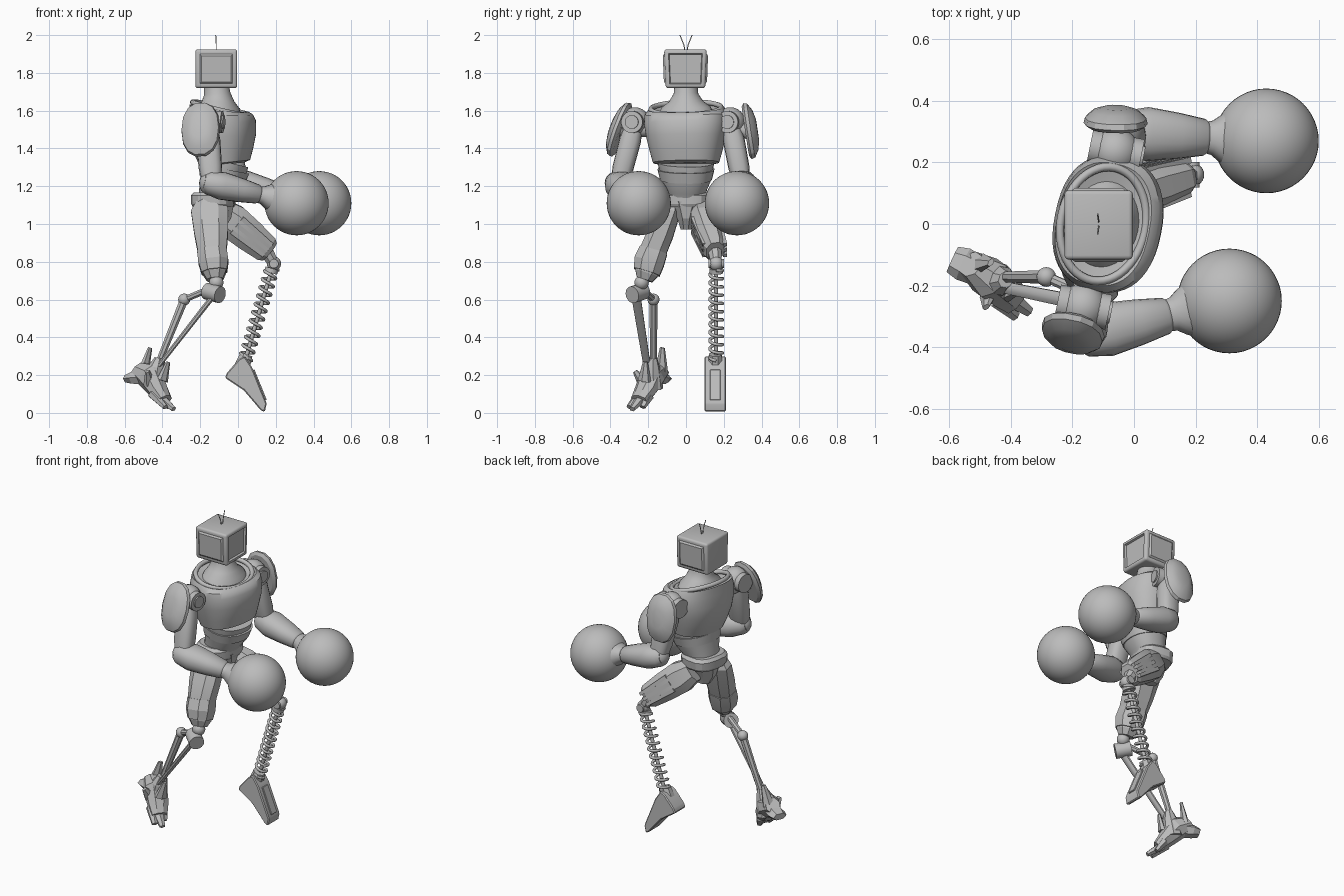
import bpy, bmesh, math
from mathutils import Vector as V, Matrix

if "Cube" in bpy.data.objects:
    bpy.data.objects.remove(bpy.data.objects["Cube"])

grey = bpy.data.materials.new("plain grey")
grey.use_nodes = True
grey.diffuse_color = (0.5, 0.5, 0.5, 1)
grey.node_tree.nodes["Principled BSDF"].inputs["Base Color"].default_value = (0.5, 0.5, 0.5, 1)


def finish(name, bm, sharp=35):
    """Turn a bmesh into an object, smooth except across sharp edges."""
    bmesh.ops.recalc_face_normals(bm, faces=bm.faces)
    for f in bm.faces:
        f.smooth = True
    for e in bm.edges:
        e.smooth = e.calc_face_angle(0) < math.radians(sharp)
    me = bpy.data.meshes.new(name)
    bm.to_mesh(me)
    bm.free()
    me.materials.append(grey)
    ob = bpy.data.objects.new(name, me)
    bpy.context.collection.objects.link(ob)
    return ob


def loft(name, rings, side=(0, 1, 0), n=24, power=2.0, sharp=35, turn=0.0):
    """Skin rings (x, y, z, half width along side, half depth, slope)."""
    bm = bmesh.new()
    d = (V(rings[-1][:3]) - V(rings[0][:3])).normalized()
    a = V(side)
    a = (a - d * a.dot(d)).normalized()
    b = d.cross(a)
    loops = []
    for x, y, z, ra, rb, *slope in rings:
        loop = []
        for i in range(n):
            t = math.tau * (i + turn) / n
            c, s = math.cos(t), math.sin(t)
            u = ra * math.copysign(abs(c) ** (2 / power), c)
            w = rb * math.copysign(abs(s) ** (2 / power), s)
            loop.append(bm.verts.new(V((x, y, z)) + a * u + b * w + d * (slope[0] * w if slope else 0)))
        loops.append(loop)
    for lo, hi in zip(loops, loops[1:]):
        for i in range(n):
            j = (i + 1) % n
            bm.faces.new((lo[i], lo[j], hi[j], hi[i]))
    bm.faces.new(loops[0])
    bm.faces.new(loops[-1])
    return finish(name, bm, sharp)


def rod(name, p, q, r, r2=None, n=12, flat=1.0, side=(0, 1, 0)):
    r2 = r2 or r
    return loft(name, [(*p, r, r * flat), (*q, r2, r2 * flat)], side, n, turn=0.5)


def ball(name, p, r, seg=24):
    bm = bmesh.new()
    bmesh.ops.create_uvsphere(bm, u_segments=seg, v_segments=seg // 2, radius=r,
                              matrix=Matrix.Translation(p))
    return finish(name, bm)


def prism(name, profile, y0, y1, bevel=0.006):
    """Extrude an xz outline across y."""
    bm = bmesh.new()
    f = bm.faces.new([bm.verts.new((x, y0, z)) for x, z in profile])
    ext = bmesh.ops.extrude_face_region(bm, geom=[f])["geom"]
    bmesh.ops.translate(bm, verts=[v for v in ext if isinstance(v, bmesh.types.BMVert)],
                        vec=(0, y1 - y0, 0))
    bmesh.ops.bevel(bm, geom=list(bm.edges), offset=bevel, segments=1, affect='EDGES')
    return finish(name, bm, 25)


def wire(name, pts, r, cyclic=False):
    """Round wire through points, converted to a mesh."""
    cu = bpy.data.curves.new(name, 'CURVE')
    cu.dimensions = '3D'
    cu.bevel_depth, cu.bevel_resolution = r, 2
    cu.use_fill_caps = True
    sp = cu.splines.new('POLY')
    sp.points.add(len(pts) - 1)
    for p, co in zip(sp.points, pts):
        p.co = (*co, 1)
    sp.use_cyclic_u = cyclic
    sp.use_smooth = True
    cu.materials.append(grey)
    ob = bpy.data.objects.new(name, cu)
    bpy.context.collection.objects.link(ob)


# Head: boxy shell with raised cheek panels and a sunken screen
bm = bmesh.new()
bmesh.ops.create_cube(bm, size=1, matrix=Matrix.Translation((-0.115, -0.003, 1.822))
                      @ Matrix.Diagonal((0.222, 0.226, 0.205, 1)))
for v in bm.verts:
    if v.co.z < 1.8:
        v.co.y *= 0.93
bmesh.ops.bevel(bm, geom=list(bm.edges), offset=0.014, segments=3, affect='EDGES', profile=0.5)
bm.normal_update()
big = sorted(bm.faces, key=lambda f: -f.calc_area())[:6]
for f in big:
    if abs(f.normal.y) > 0.8:
        bmesh.ops.inset_region(bm, faces=[f], thickness=0.014)
        bmesh.ops.inset_region(bm, faces=[f], thickness=0.014, depth=0.008)
    elif f.normal.x > 0.8:
        bmesh.ops.inset_region(bm, faces=[f], thickness=0.012)
        bmesh.ops.inset_region(bm, faces=[f], thickness=0.006, depth=-0.012)
finish("head", bm)
for s, tag in ((1, "left"), (-1, "right")):
    wire(tag + "_antenna", [(-0.115, 0.006 * s, 1.92), (-0.115, 0.012 * s, 1.95),
                            (-0.118, 0.032 * s, 2.0)], 0.0025)

# Neck, chest, collar, abdomen
yaw = (0.2, 0.98, 0)
loft("neck", [(-0.1, 0, 1.56, 0.16, 0.125, 0.2), (-0.1, 0, 1.62, 0.13, 0.105, 0.15),
              (-0.105, 0, 1.65, 0.09, 0.085, 0.1), (-0.11, 0, 1.69, 0.065, 0.07),
              (-0.115, 0, 1.74, 0.06, 0.065)], yaw, 32)
loft("chest", [(-0.07, 0, 1.315, 0.13, 0.1), (-0.07, 0, 1.325, 0.175, 0.13),
               (-0.075, 0, 1.38, 0.19, 0.15), (-0.08, 0, 1.46, 0.21, 0.172),
               (-0.085, 0, 1.53, 0.222, 0.175), (-0.09, 0, 1.58, 0.22, 0.163, 0.12),
               (-0.1, 0, 1.612, 0.2, 0.148, 0.25), (-0.1, 0, 1.6, 0.175, 0.128, 0.25)], yaw, 48, 2.4)
ring = []
for i in range(48):
    t = math.tau * i / 48
    u, w = 0.187 * math.cos(t), 0.138 * math.sin(t)
    ring.append((-0.1 + 0.2 * u - 0.98 * w, 0.98 * u + 0.2 * w, 1.612 + 0.25 * w))
wire("collar", ring, 0.014, True)
loft("abdomen", [(-0.12, 0, 1.12, 0.1, 0.09), (-0.105, 0, 1.18, 0.11, 0.1),
                 (-0.085, 0, 1.225, 0.13, 0.115), (-0.07, 0, 1.33, 0.15, 0.125)], yaw, 32, 2.3)
loft("rib_band", [(-0.082, 0, 1.235, 0.137, 0.121), (-0.072, 0, 1.29, 0.15, 0.13)], yaw, 32, 2.3)

# Pelvis
loft("belt", [(-0.13, 0, 1.09, 0.118, 0.105), (-0.13, 0, 1.105, 0.128, 0.113),
              (-0.13, 0, 1.15, 0.132, 0.115), (-0.13, 0, 1.168, 0.115, 0.1)], yaw, 16, 2.8, 25)
loft("crotch_guard", [(-0.12, 0, 0.97, 0.03, 0.05), (-0.12, 0, 1.03, 0.05, 0.09),
                      (-0.12, 0, 1.12, 0.1, 0.11)], n=8, sharp=20, turn=0.5)

# Arms: shoulder barrel, plate, upper arm, elbow, forearm, ball hand
arms = {
    "left": dict(sh=V((-0.06, 0.235, 1.54)), el=V((-0.01, 0.295, 1.22)), hand=V((0.43, 0.27, 1.11)),
                 plate=V((-0.06, 0.315, 1.49)), out=V((0.02, 0.98, 0.15))),
    "right": dict(sh=V((-0.165, -0.27, 1.54)), el=V((-0.14, -0.355, 1.215)), hand=V((0.31, -0.25, 1.11)),
                  plate=V((-0.195, -0.335, 1.495)), out=V((-0.2, -0.9, 0.33))),
}
for tag, k in arms.items():
    sh, el, hand, out = k["sh"], k["el"], k["hand"], k["out"].normalized()
    fx = V((0.98, -0.2, 0))
    ball(tag + "_shoulder", sh, 0.078)
    rod(tag + "_shoulder_barrel", sh - fx * 0.085, sh + fx * 0.085, 0.058, n=24)
    rod(tag + "_shoulder_cap", sh + fx * 0.08, sh + fx * 0.093, 0.036, n=24)
    rod(tag + "_shoulder_axle", sh - out * 0.1, k["plate"] + out * 0.02, 0.045, n=20, side=(1, 0, 0))
    plate = [(*(k["plate"] + out * o), w, h) for o, w, h in
             ((0, 0.085, 0.135), (0.012, 0.104, 0.153), (0.03, 0.1, 0.147),
              (0.052, 0.075, 0.11), (0.064, 0.04, 0.06))]
    loft(tag + "_shoulder_plate", plate, (1, 0, 0), 14, 2.3, 24)
    arm = [(*sh.lerp(el, f), w, w * 0.9) for f, w in ((0.1, 0.055), (0.3, 0.064), (0.75, 0.062), (1, 0.05))]
    loft(tag + "_upper_arm", arm, (1, 0, 0), 16, 2.6, 30)
    ball(tag + "_elbow", el, 0.066)
    fore = [(*el.lerp(hand, f), w, w * 0.85) for f, w in
            ((-0.1, 0.05), (-0.05, 0.072), (0.12, 0.088), (0.35, 0.075), (0.54, 0.06), (0.56, 0.052),
             (0.6, 0.056), (0.66, 0.076), (0.72, 0.09))]
    loft(tag + "_forearm", fore, n=20, power=2.2)
    ball(tag + "_ball_hand", hand, 0.17, 48)

# Right leg: armoured thigh, knee joint, shin linkage
loft("right_thigh", [(-0.15, -0.075, 1.13, 0.045, 0.07), (-0.15, -0.085, 1.07, 0.06, 0.105),
                     (-0.142, -0.135, 0.95, 0.074, 0.095), (-0.135, -0.185, 0.83, 0.076, 0.078),
                     (-0.125, -0.21, 0.74, 0.066, 0.065), (-0.122, -0.22, 0.705, 0.045, 0.045)],
     n=8, sharp=18, turn=0.5, power=2.4)
loft("right_thigh_guard", [(-0.125, -0.208, 0.745, 0.076, 0.072), (-0.13, -0.195, 0.8, 0.086, 0.085),
                           (-0.138, -0.172, 0.86, 0.08, 0.084)], n=8, sharp=18, turn=0.5, power=2.4)
ball("right_knee", (-0.115, -0.235, 0.69), 0.038)
rod("right_knee_barrel", (-0.165, -0.225, 0.645), (-0.095, -0.285, 0.625), 0.045, n=20, side=(0, 0, 1))
rod("right_knee_link", (-0.13, -0.24, 0.665), (-0.285, -0.172, 0.6), 0.018, n=8)
ball("right_link_joint", (-0.285, -0.172, 0.6), 0.032, 16)
rod("right_rear_shin", (-0.285, -0.172, 0.6), (-0.43, -0.172, 0.24), 0.024, 0.018, n=8)
rod("right_front_shin", (-0.13, -0.265, 0.62), (-0.45, -0.2, 0.21), 0.026, 0.02, n=8, flat=0.6)

# Right foot: ankle, heel, instep, splayed toes, cuff fins
foot = V((-0.47, -0.175, 0.2))
across = (0.6, 0.8, 0)
loft("right_instep", [(-0.53, -0.13, 0.23, 0.045, 0.05), (*foot, 0.07, 0.075),
                      (-0.42, -0.215, 0.12, 0.065, 0.05), (-0.385, -0.25, 0.07, 0.05, 0.03)],
     across, 8, sharp=15, turn=0.5)
loft("right_heel", [(-0.59, -0.115, 0.18, 0.045, 0.022), (-0.555, -0.13, 0.185, 0.055, 0.035),
                    (-0.47, -0.17, 0.19, 0.045, 0.05)], across, 6, sharp=15)
loft("right_ankle", [(-0.45, -0.18, 0.13, 0.06, 0.06), (-0.43, -0.185, 0.24, 0.05, 0.045),
                     (-0.415, -0.18, 0.29, 0.03, 0.025)], across, 8, sharp=15)
toes = (("inner", (-0.4, -0.2, 0.09), (-0.365, -0.23, 0.03)),
        ("middle", (-0.41, -0.235, 0.08), (-0.34, -0.285, 0.02)),
        ("outer", (-0.45, -0.24, 0.1), (-0.385, -0.3, 0.03)))
for tag, p, q in toes:
    rod("right_toe_" + tag, p, q, 0.034, 0.018, 6, 0.8, across)
fins = (("rear", (-0.5, -0.13, 0.22), (-0.465, -0.125, 0.345)),
        ("front", (-0.4, -0.22, 0.17), (-0.37, -0.215, 0.27)),
        ("outer", (-0.47, -0.225, 0.16), (-0.48, -0.27, 0.22)))
for tag, p, q in fins:
    rod("right_fin_" + tag, p, q, 0.04, 0.015, 6, 0.6, across)

# Left leg: raised thigh with long ribs, knee, spring shin
hip, knee = V((-0.1, 0.075, 1.07)), V((0.165, 0.155, 0.855))
loft("left_thigh", [(*hip.lerp(knee, f), w, h) for f, w, h in
                    ((0, 0.055, 0.075), (0.25, 0.074, 0.1), (0.6, 0.075, 0.092),
                     (0.93, 0.062, 0.078), (1, 0.05, 0.062))], n=8, sharp=18, turn=0.5, power=2.4)
lift = V((0.63, 0, 0.78))
for s, tag in ((-1, "inner"), (1, "outer")):
    for i in (-1, 0, 1):
        p = hip.lerp(knee, 0.35) + lift * 0.045 * i + V((0, 0.066 * s, 0))
        q = hip.lerp(knee, 0.97) + lift * 0.036 * i + V((0, 0.055 * s, 0))
        rod(f"left_thigh_{tag}_rib_{i + 2}", p, q, 0.017, 0.014, 4)
rod("left_knee_fork", (0.14, 0.15, 0.87), (0.19, 0.16, 0.79), 0.042, 0.03, 8)
ball("left_knee", (0.19, 0.16, 0.79), 0.038)
rod("left_knee_pin", (0.19, 0.118, 0.79), (0.19, 0.202, 0.79), 0.024, n=16, side=(0, 0, 1))
top, low = V((0.18, 0.16, 0.765)), V((0.04, 0.16, 0.285))
axis = (low - top).normalized()
sx, sy = axis.cross(V((0, 1, 0))), V((0, 1, 0))
turns, steps = 11, 20
coil = []
for i in range(turns * steps + 1):
    t = math.tau * i / steps
    coil.append(top.lerp(low, i / (turns * steps)) + (sx * math.cos(t) + sy * math.sin(t)) * 0.034)
wire("left_shin_spring", coil, 0.0085)
rod("left_shin_rod", top, low, 0.011)
rod("left_spring_seat", top, top.lerp(low, 0.05), 0.036, n=16)

# Left foot: wedge boot with a raised front plate
prism("left_foot", [(-0.068, 0.185), (-0.06, 0.21), (0.005, 0.285), (0.035, 0.3), (0.075, 0.24),
                    (0.152, 0.05), (0.142, 0.006), (0.122, 0.012), (0.03, 0.12)], 0.098, 0.212)
prism("left_foot_plate", [(0.075, 0.225), (0.087, 0.23), (0.152, 0.07), (0.14, 0.065)], 0.128, 0.182, 0.002)
rod("left_ankle", (0.045, 0.155, 0.31), (0.02, 0.155, 0.24), 0.036, 0.045, 8)
